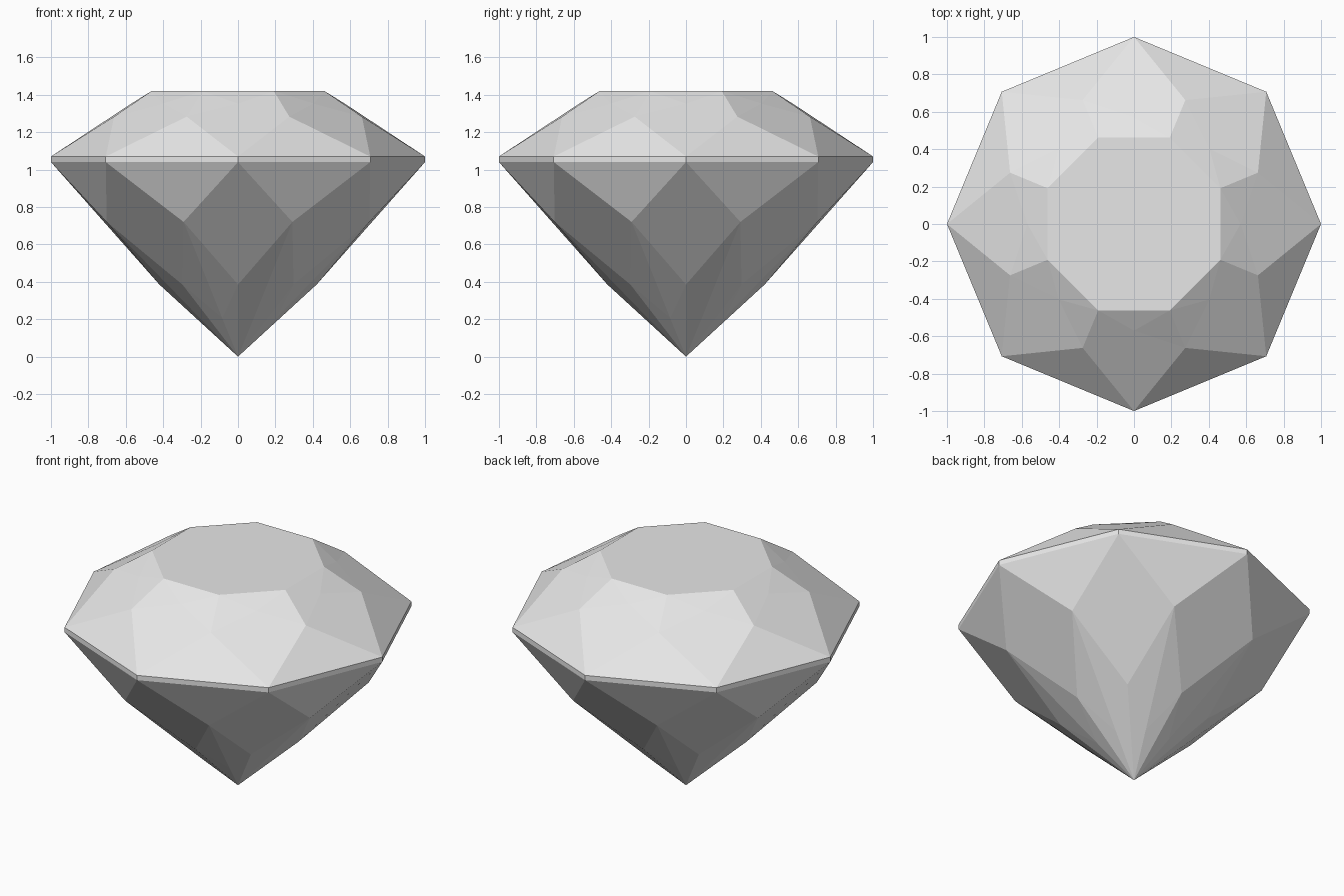
import bpy, bmesh, math

cube = bpy.data.objects.get("Cube")
if cube:
    bpy.data.objects.remove(cube, do_unlink=True)

SIDES = 8
STEP = 2 * math.pi / SIDES

# One clear grey for the whole stone
grey = bpy.data.materials.new("pale_grey")
grey.use_nodes = True
colour = (0.8, 0.8, 0.8, 1.0)
grey.diffuse_color = colour
grey.node_tree.nodes["Principled BSDF"].inputs["Base Color"].default_value = colour

bm = bmesh.new()


def ring(radius, z, offset=0.0):
    """Eight vertices around the axis; an offset of 0.5 turns them half a step."""
    return [bm.verts.new((radius * math.cos((i + offset) * STEP),
                          radius * math.sin((i + offset) * STEP), z))
            for i in range(SIDES)]


def facets(outer, mid, inner, tip):
    """Facets from the girdle inwards: outer and inner are aligned, mid and tip turned."""
    for i in range(SIDES):
        j = (i + 1) % SIDES
        bm.faces.new((outer[i], outer[j], mid[i]))           # girdle triangle
        bm.faces.new((outer[i], mid[i], inner[i], mid[i - 1]))  # main kite
        bm.faces.new((mid[i], tip[i], inner[i]))             # halves beside the ridge
        bm.faces.new((mid[i], inner[j], tip[i]))


# Crown, with the star facets around the flat table
girdle_top = ring(1.0, 1.07)
table = ring(0.5, 1.42, 0.5)
star = ring(0.57, 1.353)
facets(girdle_top, ring(0.717, 1.283, 0.5), star, table)
for i in range(SIDES):
    bm.faces.new((star[i], table[i], table[i - 1]))
bm.faces.new(table)

# Pavilion, running down to the point
girdle_low = ring(1.0, 1.04)
lower = ring(0.42, 0.385)
tip = ring(0.22, 0.205, 0.5)
facets(girdle_low, ring(0.76, 0.72, 0.5), lower, tip)
point = bm.verts.new((0, 0, 0))
for i in range(SIDES):
    bm.faces.new((lower[i], tip[i], point))
    bm.faces.new((lower[i], point, tip[i - 1]))

# Thin girdle band
for i in range(SIDES):
    j = (i + 1) % SIDES
    bm.faces.new((girdle_low[i], girdle_low[j], girdle_top[j], girdle_top[i]))

bmesh.ops.recalc_face_normals(bm, faces=bm.faces)
mesh = bpy.data.meshes.new("cut_gem")
bm.to_mesh(mesh)
bm.free()
mesh.materials.append(grey)
gem = bpy.data.objects.new("cut_gem", mesh)
bpy.context.collection.objects.link(gem)
